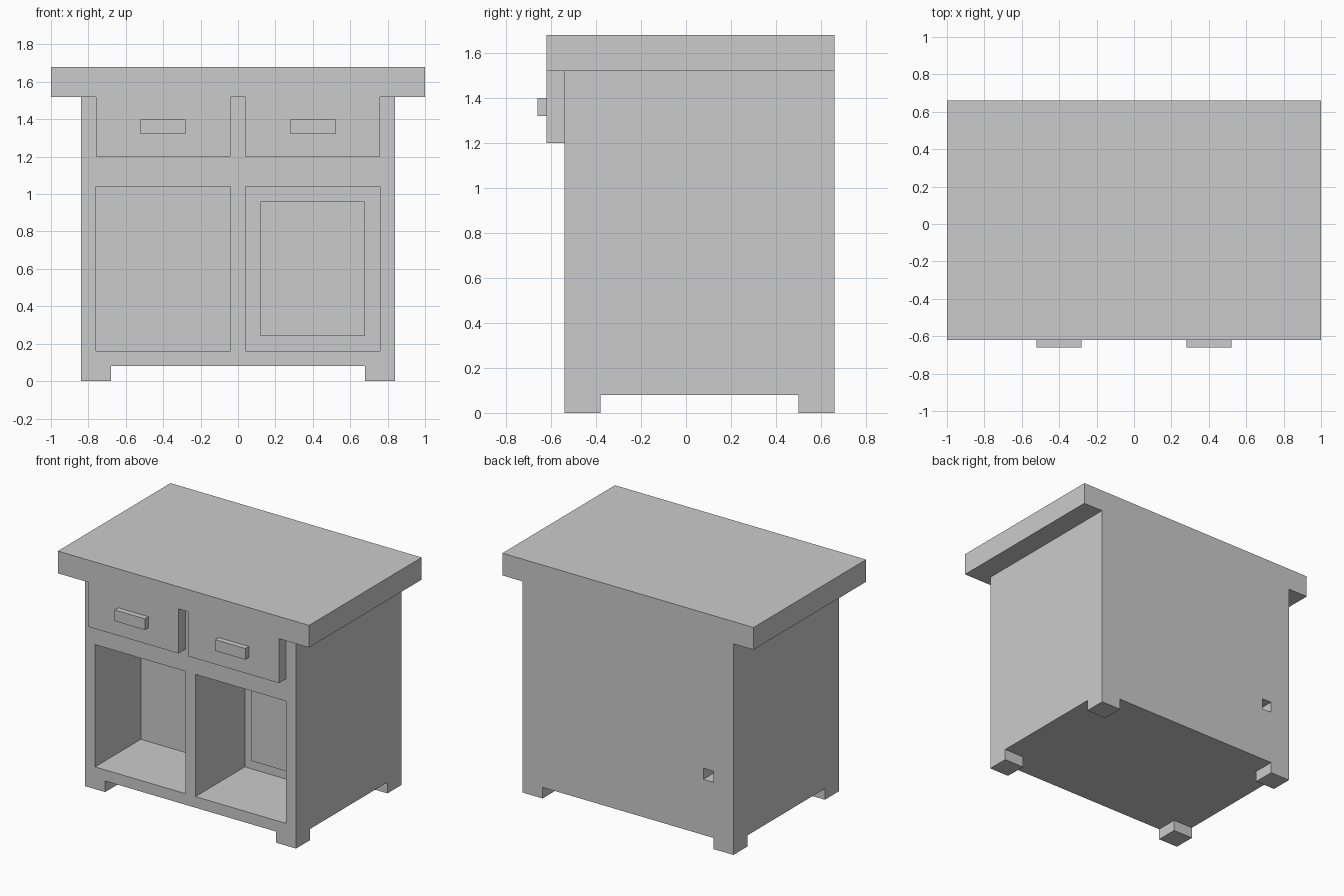
import bpy

if "Cube" in bpy.data.objects:
    bpy.data.objects.remove(bpy.data.objects["Cube"], do_unlink=True)

# Single flat grey
grey = bpy.data.materials.new("plain_grey")
grey.use_nodes = True
colour = (0.6, 0.6, 0.6, 1.0)
grey.diffuse_color = colour
grey.node_tree.nodes["Principled BSDF"].inputs["Base Color"].default_value = colour


def box(name, x, y, z):
    """Axis-aligned box from (min, max) ranges."""
    spans = (x, y, z)
    bpy.ops.mesh.primitive_cube_add(size=1, location=[(a + b) / 2 for a, b in spans])
    ob = bpy.context.object
    ob.name = ob.data.name = name
    ob.scale = [b - a for a, b in spans]
    bpy.ops.object.transform_apply(location=False, rotation=False, scale=True)
    ob.data.materials.append(grey)
    return ob


def cut(target, cutter):
    """Subtract the cutter from the target, then discard it."""
    mod = target.modifiers.new("cut", 'BOOLEAN')
    mod.operation = 'DIFFERENCE'
    mod.solver = 'EXACT'
    mod.object = cutter
    cutter.hide_render = True
    bpy.context.view_layer.objects.active = target
    bpy.ops.object.modifier_apply(modifier=mod.name)
    bpy.data.objects.remove(cutter, do_unlink=True)


FRONT, BACK, TOP = -0.54, 0.66, 1.52

# Cabinet body, with feet left standing by two crossing cuts underneath
body = box("cabinet_body", (-0.84, 0.84), (FRONT, BACK), (0, TOP))
cut(body, box("foot_gap_x", (-0.68, 0.68), (-1, 1), (-0.1, 0.08)))
cut(body, box("foot_gap_y", (-1, 1), (-0.38, 0.50), (-0.1, 0.08)))

# Open compartments; the +x one is slightly deeper
cut(body, box("right_hollow", (-0.76, -0.04), (-0.8, -0.02), (0.16, 1.04)))
cut(body, box("left_hollow", (0.04, 0.76), (-0.8, 0.02), (0.16, 1.04)))

# Small square port in the back
cut(body, box("port_hole", (-0.68, -0.60), (0.42, 0.8), (0.48, 0.56)))

# Raised panel on the rear wall of the deeper compartment
box("compartment_panel", (0.12, 0.68), (-0.02, 0.02), (0.24, 0.96))

# Worktop
box("worktop", (-1, 1), (-0.62, BACK), (TOP, 1.68))

# Drawer fronts and handles
for side, s in (("left", 1), ("right", -1)):
    box(side + "_drawer", sorted((s * 0.04, s * 0.76)), (-0.62, FRONT), (1.20, TOP))
    box(side + "_handle", sorted((s * 0.28, s * 0.52)), (-0.66, -0.62), (1.32, 1.40))
